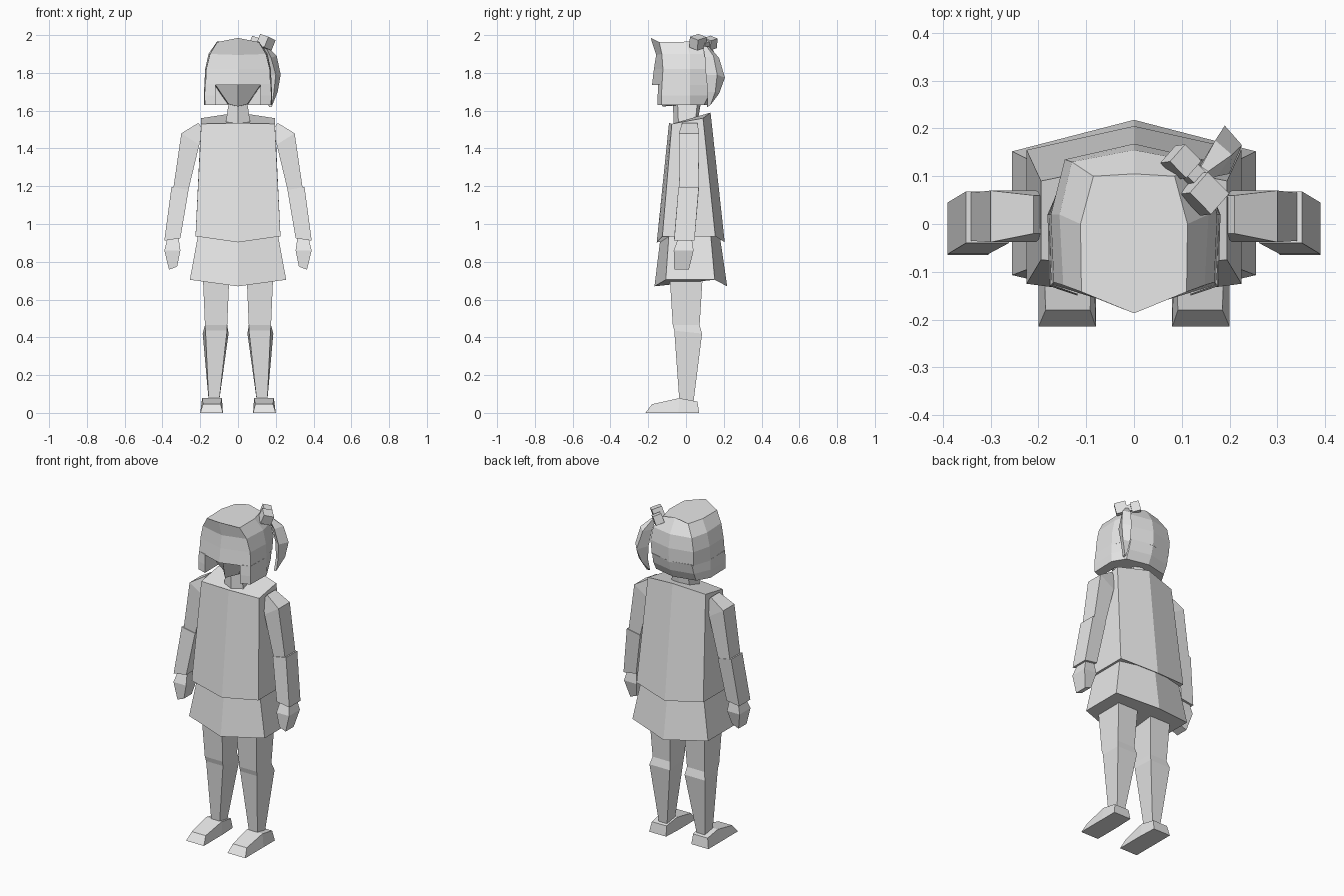
import bpy, bmesh
from mathutils import Vector, Euler

grey = bpy.data.materials.new("plain grey")
grey.diffuse_color = (0.8, 0.8, 0.8, 1)


def loft(name, rings, flip=False):
    """Skin a stack of equal-length rings and cap both ends."""
    bm = bmesh.new()
    sx = -1 if flip else 1
    vs = [[bm.verts.new((x * sx, y, z)) for x, y, z in r] for r in rings]
    n = len(rings[0])
    for a, b in zip(vs, vs[1:]):
        for i in range(n):
            j = (i + 1) % n
            bm.faces.new((a[i], a[j], b[j], b[i]))
    bm.faces.new(vs[0][::-1])
    bm.faces.new(vs[-1])
    bmesh.ops.recalc_face_normals(bm, faces=bm.faces)
    me = bpy.data.meshes.new(name)
    bm.to_mesh(me)
    bm.free()
    me.materials.append(grey)
    ob = bpy.data.objects.new(name, me)
    bpy.context.collection.objects.link(ob)
    return ob


def sym(half):
    """Mirror a half ring that starts and ends on x = 0."""
    return half + [(-x, y, z) for x, y, z in half[-2:0:-1]]


def box(x0, x1, y0, y1, z, zback=None, zout=None):
    """Four-cornered ring, optionally tilted to the back or outward."""
    b = 0 if zback is None else zback - z
    o = 0 if zout is None else zout - z
    return [(x0, y0, z), (x1, y0, z + o), (x1, y1, z + b + o), (x0, y1, z + b)]


def hexring(w, fy, fcy, by, bcy, z, zc, zb=None, zbc=None):
    zb = z if zb is None else zb
    zbc = zc if zbc is None else zbc
    return sym([(0, fcy, zc), (w, fy, z), (w, by, zb), (0, bcy, zbc)])


# Coat and skirt
loft("coat", [
    hexring(.225, -.125, -.155, .155, .205, .935, .903),
    hexring(.195, -.075, -.09, .09, .13, 1.53, 1.535, 1.56, 1.59)])
loft("skirt", [
    hexring(.255, -.107, -.167, .152, .218, .705, .67),
    hexring(.21, -.09, -.135, .13, .18, .95, .93)])

# Neck
loft("neck", [
    hexring(.065, -.04, -.065, .05, .06, 1.535, 1.53),
    hexring(.048, -.045, -.07, .06, .08, 1.65, 1.65)])

# Limbs
for side, flip in (("right", False), ("left", True)):
    loft(side + "_upper_arm", [
        box(.265, .345, -.035, .065, 1.17),
        box(.205, .30, -.038, .07, 1.42, zout=1.48),
        box(.185, .21, -.02, .06, 1.50, zout=1.535)], flip)
    loft(side + "_sleeve", [
        box(.305, .39, -.063, .045, .925, zout=.912),
        box(.262, .352, -.04, .068, 1.18, zout=1.197)], flip)
    loft(side + "_hand", [
        box(.322, .365, -.062, .015, .775, zout=.758),
        box(.305, .39, -.065, .04, .86),
        box(.315, .372, -.04, .03, .93)], flip)
    loft(side + "_leg", [
        box(.10, .155, -.035, .04, .06),
        [(.058, -.062, .435), (.172, -.062, .435), (.187, .085, .42), (.05, .085, .42)],
        box(.057, .175, -.07, .072, .465),
        box(.045, .187, -.088, .09, .75)], flip)
    # Shoe runs from heel to toe
    loft(side + "_shoe", [
        [(.085, .07, 0), (.2, .07, 0), (.188, .06, .06), (.09, .06, .06)],
        [(.08, -.04, 0), (.2, -.04, 0), (.19, -.035, .078), (.085, -.035, .078)],
        [(.08, -.215, 0), (.2, -.215, 0), (.185, -.18, .046), (.092, -.18, .046)]], flip)

# Face, narrowing to the chin
loft("face", [
    sym([(0, -.125, 1.622), (.05, -.07, 1.635), (.06, .05, 1.635), (0, .09, 1.635)]),
    sym([(0, -.15, 1.74), (.125, -.115, 1.745), (.13, .08, 1.74), (0, .13, 1.74)]),
    sym([(0, -.14, 1.85), (.125, -.10, 1.85), (.13, .08, 1.85), (0, .13, 1.85)])])


# Hair cap: fringe at the front, flat on top
def hair_ring(fc, fs, ms, bs, bc):
    return sym([(0, *fc), fs, ms, bs, (0, *bc)])


loft("hair_cap", [
    hair_ring((-.18, 1.735), (.172, -.127, 1.735), (.178, .02, 1.735), (.14, .13, 1.735), (.165, 1.735)),
    hair_ring((-.17, 1.82), (.168, -.122, 1.82), (.174, .02, 1.82), (.145, .135, 1.82), (.168, 1.82)),
    hair_ring((-.158, 1.895), (.148, -.128, 1.90), (.156, .02, 1.90), (.13, .13, 1.90), (.155, 1.90)),
    hair_ring((-.187, 1.985), (.11, -.142, 1.963), (.112, .0, 1.965), (.085, .10, 1.965), (.105, 1.982))])


# Bob: sides and back of the hair, open around the face
def bob_ring(z, s, front, back):
    half = [(.12, -.02, z), (.118, front - .02, z), (s, front, z), (s + .004, .02, z), (s - .04, back - .03, z), (0, back, z)]
    return half + [(-x, y, zz) for x, y, zz in half[-2::-1]]


loft("hair_bob", [
    bob_ring(1.63, .175, -.13, .125),
    bob_ring(1.68, .177, -.13, .15),
    bob_ring(1.74, .174, -.127, .165)])

# Side tail hanging from the bow
loft("hair_tail", [
    [(.165, .11, 1.62), (.178, .115, 1.62), (.175, .13, 1.63), (.16, .125, 1.63)],
    [(.165, .13, 1.69), (.19, .115, 1.70), (.21, .155, 1.70), (.175, .175, 1.69)],
    [(.155, .14, 1.78), (.20, .105, 1.79), (.226, .165, 1.79), (.19, .206, 1.775)],
    [(.14, .125, 1.88), (.175, .10, 1.88), (.205, .145, 1.89), (.17, .175, 1.88)],
    [(.13, .10, 1.94), (.145, .09, 1.94), (.155, .11, 1.94), (.14, .12, 1.94)]])

# Bow: two lobes and a knot
for name, loc, size in (("bow_front_lobe", (.147, .063, 1.962), (.06, .065, .06)),
                        ("bow_back_lobe", (.098, .13, 1.958), (.05, .05, .055)),
                        ("bow_knot", (.128, .10, 1.95), (.035, .035, .035))):
    rot = Euler((.25, .3, .85)).to_matrix()
    rings = [[Vector(loc) + rot @ Vector((a * size[0] / 2, b * size[1] / 2, c * size[2] / 2))
              for a, b in ((-1, -1), (1, -1), (1, 1), (-1, 1))] for c in (-1, 1)]
    loft(name, rings)
